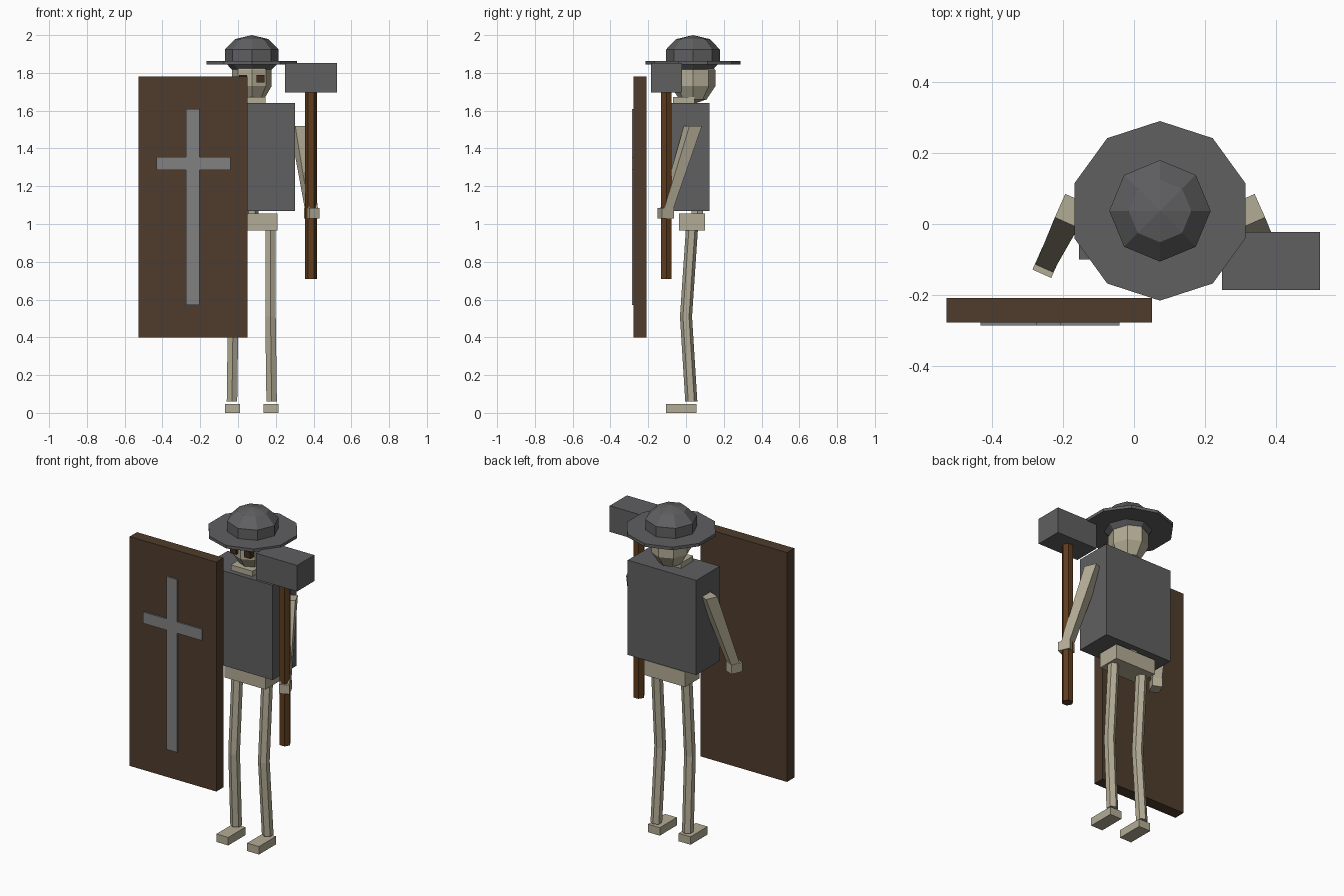
import bpy
import bmesh
import math
from mathutils import Matrix, Vector

cube = bpy.data.objects.get("Cube")
if cube:
    bpy.data.objects.remove(cube, do_unlink=True)


def material(name, rgb):
    m = bpy.data.materials.new(name)
    m.use_nodes = True
    m.diffuse_color = (*rgb, 1)
    m.node_tree.nodes["Principled BSDF"].inputs["Base Color"].default_value = (*rgb, 1)
    return m


BONE = material("bone", (0.45, 0.41, 0.30))
IRON = material("dark iron", (0.115, 0.115, 0.12))
STEEL = material("light steel", (0.22, 0.22, 0.22))
PLANK = material("dark wood", (0.08, 0.045, 0.026))
SHAFT = material("brown wood", (0.115, 0.045, 0.012))
SOCKET = material("eye brown", (0.06, 0.027, 0.012))

MID = 0.073   # body centre line


def finish(name, bm, mat):
    bmesh.ops.recalc_face_normals(bm, faces=bm.faces)
    mesh = bpy.data.meshes.new(name)
    bm.to_mesh(mesh)
    bm.free()
    mesh.materials.append(mat)
    obj = bpy.data.objects.new(name, mesh)
    bpy.context.collection.objects.link(obj)
    return obj


def box(name, x, y, z, mat, yaw=0):
    """Box from its (low, high) span on each axis."""
    spans = (x, y, z)
    centre = Vector([(a + b) / 2 for a, b in spans])
    size = [b - a for a, b in spans]
    bm = bmesh.new()
    bmesh.ops.create_cube(bm, size=1, matrix=Matrix.Translation(centre)
                          @ Matrix.Rotation(yaw, 4, "Z") @ Matrix.Diagonal((*size, 1)))
    return finish(name, bm, mat)


def limb(name, points, radii, sides, turn, mat):
    """Polygonal tube through points, with level rings."""
    bm = bmesh.new()
    rings = []
    for p, r in zip(points, radii):
        angles = [turn + math.tau * i / sides for i in range(sides)]
        rings.append([bm.verts.new((p[0] + r * math.cos(a), p[1] + r * math.sin(a), p[2]))
                      for a in angles])
    for low, high in zip(rings, rings[1:]):
        for i in range(sides):
            j = (i + 1) % sides
            bm.faces.new((low[i], low[j], high[j], high[i]))
    bm.faces.new(rings[0])
    bm.faces.new(rings[-1])
    return finish(name, bm, mat)


def ball(name, centre, radii, mat):
    bm = bmesh.new()
    bmesh.ops.create_uvsphere(bm, u_segments=8, v_segments=5, radius=1,
                              matrix=Matrix.Translation(centre) @ Matrix.Diagonal((*radii, 1)))
    return finish(name, bm, mat)


# Trunk
box("torso", (MID - 0.228, MID + 0.228), (-0.10, 0.124), (1.07, 1.64), IRON)
box("pelvis", (MID - 0.137, MID + 0.137), (-0.038, 0.10), (0.965, 1.055), BONE)
limb("spine", [(MID, 0.06, 1.0), (MID, 0.06, 1.1)], [0.035] * 2, 6, 0, BONE)

# Head
ball("skull", (MID, 0.037, 1.772), (0.11, 0.124, 0.138), BONE)
box("jaw", (MID - 0.072, MID + 0.072), (-0.07, 0.045), (1.63, 1.672), BONE)

# Hat
ball("hat_crown", (MID, 0.037, 1.89), (0.15, 0.15, 0.11), IRON)
limb("hat_brim", [(MID, 0.037, 1.845), (MID, 0.037, 1.863)], [0.2525] * 2, 10, math.pi / 2, IRON)

# Paired parts
for side, s in (("left", 1), ("right", -1)):
    def px(d):
        return MID + s * d

    def span(a, b):
        return tuple(sorted((px(a), px(b))))

    box(side + "_eye", span(0.026, 0.068), (-0.085, -0.03), (1.75, 1.79), SOCKET)
    limb(side + "_leg", [(px(0.105), 0.028, 0.06), (px(0.099), 0.0, 0.51), (px(0.099), 0.031, 0.97)],
         [0.032] * 3, 6, math.pi / 2, BONE)
    box(side + "_foot", span(0.063, 0.142), (-0.107, 0.055), (0, 0.048), BONE)
    yaw = s * math.radians(24)
    limb(side + "_arm", [(px(0.317), -0.105, 1.07), (px(0.248), 0.037, 1.52)],
         [0.037, 0.051], 4, yaw + math.pi / 4, BONE)
    hand_x = span(0.289, 0.347)
    box(side + "_hand", hand_x, (-0.143, -0.073), (1.03, 1.085), BONE, yaw)

# Hammer
limb("hammer_handle", [(0.386, -0.104, 0.71), (0.386, -0.104, 1.70)], [0.032] * 2, 6, 0, SHAFT)
box("hammer_head", (0.248, 0.523), (-0.185, -0.022), (1.695, 1.852), IRON)

# Shield with raised cross plates
box("shield", (-0.527, 0.05), (-0.277, -0.208), (0.40, 1.78), PLANK)
box("cross_upright", (-0.276, -0.205), (-0.286, -0.276), (0.57, 1.61), STEEL)
for name, x in (("cross_right_arm", (-0.432, -0.276)), ("cross_left_arm", (-0.205, -0.041))):
    box(name, x, (-0.286, -0.276), (1.287, 1.355), STEEL)
